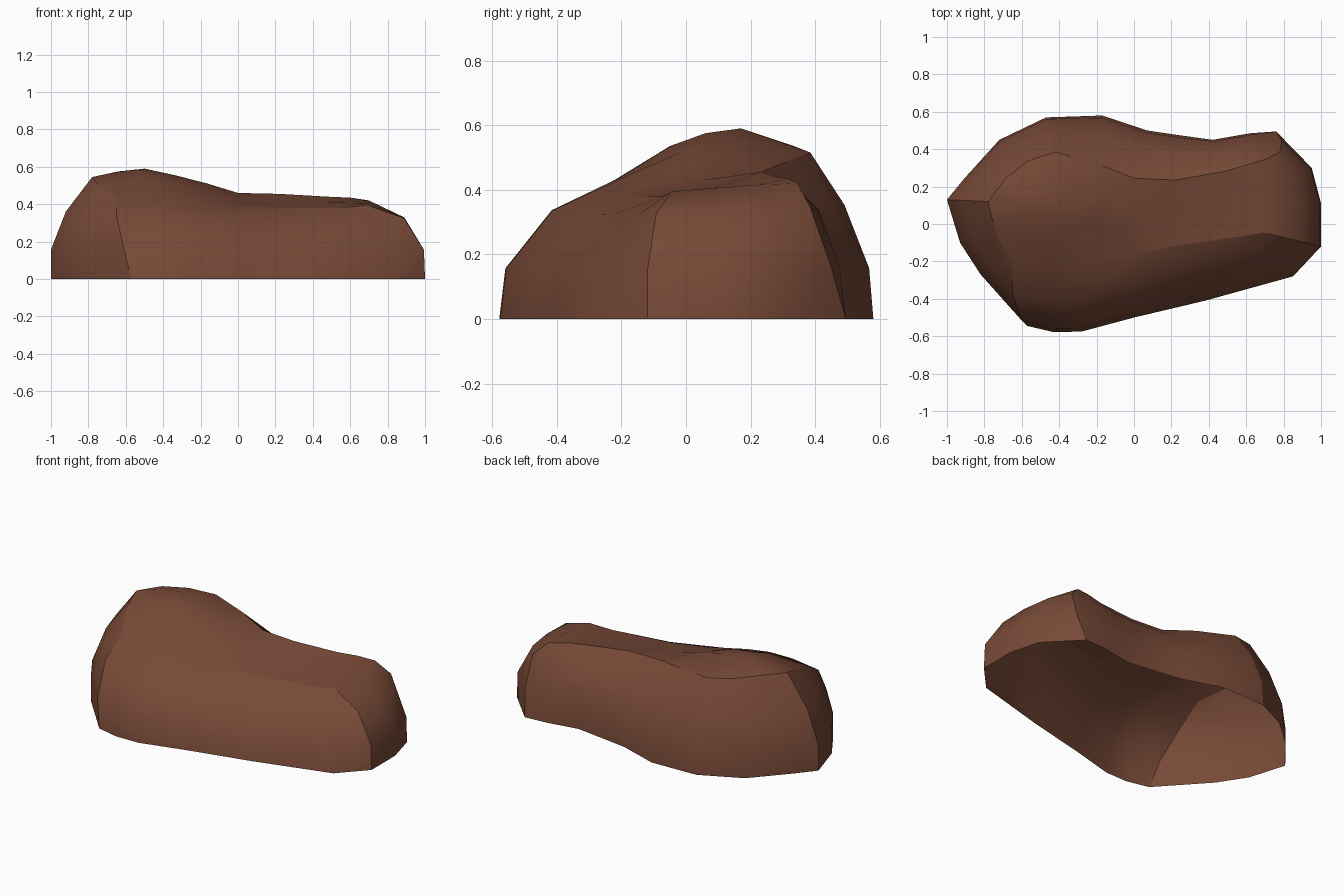
import bpy
from mathutils import Vector
from mathutils.geometry import delaunay_2d_cdt

if "Cube" in bpy.data.objects:
    bpy.data.objects.remove(bpy.data.objects["Cube"])

# Clockwise outline of the rock: ground x, y and rim x, y, z
COLS = [
    (-1.00, .13, -.78, .12, .545), (-.91, .24, -.69, .24, .55),
    (-.72, .45, -.57, .335, .535), (-.47, .57, -.42, .385, .515),
    (-.17, .58, -.19, .32, .49), (.07, .50, 0, .245, .46),
    (.24, .475, .22, .235, .455), (.42, .45, .48, .28, .44),
    (.62, .485, .60, .315, .435), (.76, .495, .70, .345, .42),
    (.95, .30, .71, .22, .415), (1.0, .11, .70, .08, .405),
    (1.0, -.12, .69, -.045, .395), (.85, -.28, .55, -.07, .38),
    (.38, -.41, .20, -.12, .38), (0, -.50, -.03, -.175, .39),
    (-.28, -.575, -.28, -.20, .435), (-.43, -.578, -.45, -.20, .44),
    (-.57, -.545, -.65, -.21, .437), (-.82, -.27, -.73, -.06, .485),
    (-.93, -.10, -.76, .03, .52)]
# Hump and hollow on the top surface
HUMP = [(-.64, .17, .575), (-.50, .17, .59), (-.33, .14, .553),
        (-.51, .06, .575), (-.53, -.05, .535), (-.32, -.02, .515),
        (-.17, .14, .512), (-.15, -.01, .465), (.02, .05, .43),
        (.22, .06, .415), (.45, .1, .41)]
# Creased corners that leave the common profile: (ring, column) -> point
CORNERS = {(1, 9): (.79, .45, .16), (2, 9): (.78, .385, .345),
           (1, 18): (-.61, -.505, .16), (2, 18): (-.65, -.37, .34)}
n = len(COLS)


def inset(c):
    """How far each ring moves from the ground outline to the rim."""
    if c in (0, 1, 19, 20):     # left end
        return (0, .0, .36, 1)
    if c in (10, 11, 12):       # right end
        return (0, .02, .37, 1)
    if c in (13, 14):           # steeper wall on the front right
        return (0, .12, .64, 1)
    if c == 15:
        return (0, .09, .54, 1)
    return (0, .05, .43, 1)


# Side wall: four rings, bulging from ground to rim
verts = []
for ring in range(4):
    for c, (bx, by, rx, ry, rz) in enumerate(COLS):
        t = inset(c)[ring]
        z = (0, .157, .24 + .22 * rz, rz)[ring]
        p = (bx + (rx - bx) * t, by + (ry - by) * t, z)
        verts.append(CORNERS.get((ring, c), p))
faces = []
for r in range(3):
    for i in range(n):
        j = (i + 1) % n
        faces.append((r * n + j, r * n + i, (r + 1) * n + i, (r + 1) * n + j))

# Top surface: triangulate rim and hump (the underside stays open)
cap = verts[3 * n:] + HUMP
verts += HUMP
_, _, tris, orig, _, _ = delaunay_2d_cdt(
    [Vector(p[:2]) for p in cap], [], [list(range(n))[::-1]], 1, 1e-5)
for f in tris:
    faces.append(tuple(3 * n + orig[v][0] for v in f))

mesh = bpy.data.meshes.new("rock")
mesh.from_pydata(verts, [], faces)
mesh.update()
rock = bpy.data.objects.new("rock", mesh)
bpy.context.collection.objects.link(rock)

# Smooth shading with hard creases at the corners and along the rim
for p in mesh.polygons:
    p.use_smooth = True
sharp = set()
for c in (0, 3, 9, 12, 18):
    sharp |= {frozenset((r * n + c, (r + 1) * n + c)) for r in range(3)}
for i in list(range(0, 9)) + [12, 13, 14, 18, 19, 20]:
    sharp.add(frozenset((3 * n + i, 3 * n + (i + 1) % n)))
for e in mesh.edges:
    if frozenset(e.vertices) in sharp:
        e.use_edge_sharp = True

mat = bpy.data.materials.new("brown stone")
mat.diffuse_color = (.185, .067, .038, 1)
mat.use_nodes = True
mat.node_tree.nodes["Principled BSDF"].inputs["Base Color"].default_value = mat.diffuse_color
mesh.materials.append(mat)
